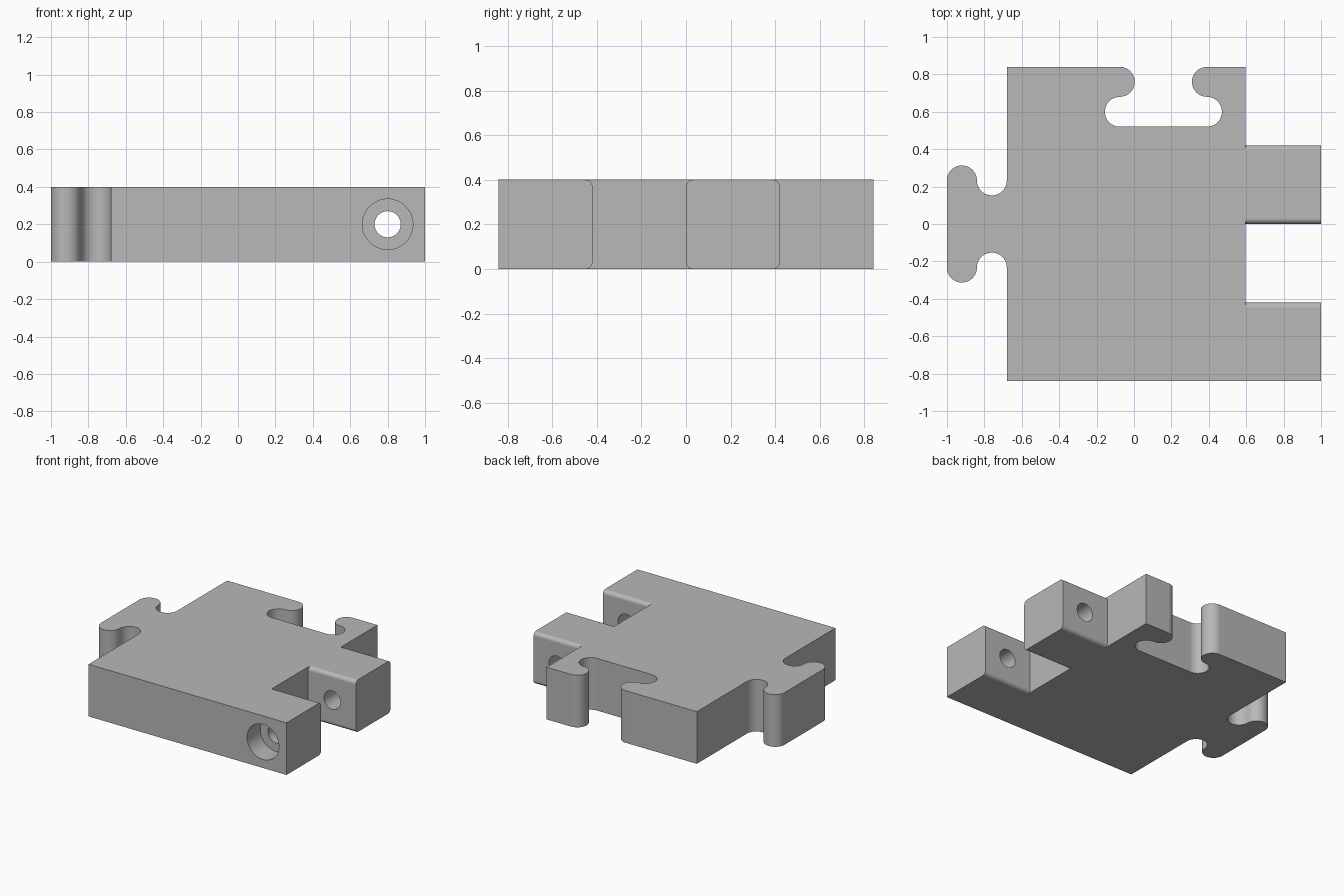
import bpy, bmesh
from math import radians, cos, sin
from mathutils import Vector

if "Cube" in bpy.data.objects:
    bpy.data.objects.remove(bpy.data.objects["Cube"])

HEIGHT, R, BULB = 0.4, 0.08, 0.233   # thickness, lobe radius, lobe offset from tab centre
WALL, END, SIDE, LEFT = 0.595, 1.0, 0.84, -0.68
SLOT_X = 0.157                       # centre of the back slot

grey = bpy.data.materials.new("plain grey")
grey.use_nodes = True
grey.diffuse_color = (0.48, 0.48, 0.48, 1)
grey.node_tree.nodes["Principled BSDF"].inputs["Base Color"].default_value = grey.diffuse_color


def arc(cx, cy, r, start, end, steps=20):
    angles = [radians(start + (end - start) * i / steps) for i in range(steps + 1)]
    return [(cx + r * cos(a), cy + r * sin(a)) for a in angles]


def extrude(name, points, place, direction):
    """Solid from a flat outline; place maps outline points into space."""
    clean = [p for i, p in enumerate(points)
             if (Vector(p) - Vector(points[i - 1])).length > 1e-5]
    bm = bmesh.new()
    face = bm.faces.new([bm.verts.new(place(*p)) for p in clean])
    new = bmesh.ops.extrude_face_region(bm, geom=[face])["geom"]
    bmesh.ops.translate(bm, vec=direction,
                        verts=[g for g in new if isinstance(g, bmesh.types.BMVert)])
    bmesh.ops.recalc_face_normals(bm, faces=bm.faces)
    mesh = bpy.data.meshes.new(name)
    bm.to_mesh(mesh)
    bm.free()
    mesh.materials.append(grey)
    obj = bpy.data.objects.new(name, mesh)
    bpy.context.collection.objects.link(obj)
    return obj


def combine(target, other, operation):
    mod = target.modifiers.new(operation.lower(), "BOOLEAN")
    mod.operation, mod.solver, mod.object = operation, "EXACT", other
    bpy.context.view_layer.objects.active = target
    bpy.ops.object.modifier_apply(modifier=mod.name)
    bpy.data.objects.remove(other)


def arm(name, y0, y1, round_front, r=0.03):
    """Hinge arm: side profile with rounded long edges, run along x."""
    front = [(y0, HEIGHT), (y0, 0)]
    if round_front:
        front = arc(y0 + r, HEIGHT - r, r, 90, 180, 8) + arc(y0 + r, r, r, 180, 270, 8)
    back = arc(y1 - r, r, r, -90, 0, 8) + arc(y1 - r, HEIGHT - r, r, 0, 90, 8)
    return extrude(name, front + back, lambda y, z: (WALL - 0.1, y, z), (END - WALL + 0.1, 0, 0))


# Plate outline: back slot, then left interlocking tab
outline = [(LEFT, -SIDE), (WALL, -SIDE), (WALL, SIDE)]
lip_y, pocket_y = SIDE - R, SIDE - 3 * R
outline += arc(SLOT_X + BULB, lip_y, R, 90, 270)
outline += arc(SLOT_X + BULB, pocket_y, R, 90, -90)
outline += arc(SLOT_X - BULB, pocket_y, R, 270, 90)
outline += arc(SLOT_X - BULB, lip_y, R, -90, 90)
outline += [(LEFT, SIDE)]
outline += arc(LEFT - R, BULB, R, 0, -180)
outline += arc(LEFT - 3 * R, BULB, R, 0, 180)
outline += arc(LEFT - 3 * R, -BULB, R, 180, 360)
outline += arc(LEFT - R, -BULB, R, 180, 0)
plate = extrude("hinge_plate", outline, lambda x, y: (x, y, 0), (0, 0, HEIGHT))

# Hinge arms
combine(plate, arm("front_arm", -SIDE, -0.42, False), "UNION")
combine(plate, arm("back_arm", 0, 0.42, True), "UNION")

# Pin hole through both arms, with a counterbore in the front
for radius, start, length in ((0.07, -1, 1.6), (0.135, -1, 0.32)):
    cutter = extrude("pin_cutter", arc(0.8, 0.2, radius, 0, 360, 48),
                     lambda x, z: (x, start, z), (0, length, 0))
    combine(plate, cutter, "DIFFERENCE")

# Smooth curves, crisp corners
bpy.ops.object.select_all(action="DESELECT")
plate.select_set(True)
bpy.context.view_layer.objects.active = plate
bpy.ops.object.shade_smooth_by_angle(angle=radians(30))
normals = plate.modifiers.new("flat_face_normals", "WEIGHTED_NORMAL")
normals.keep_sharp = True
